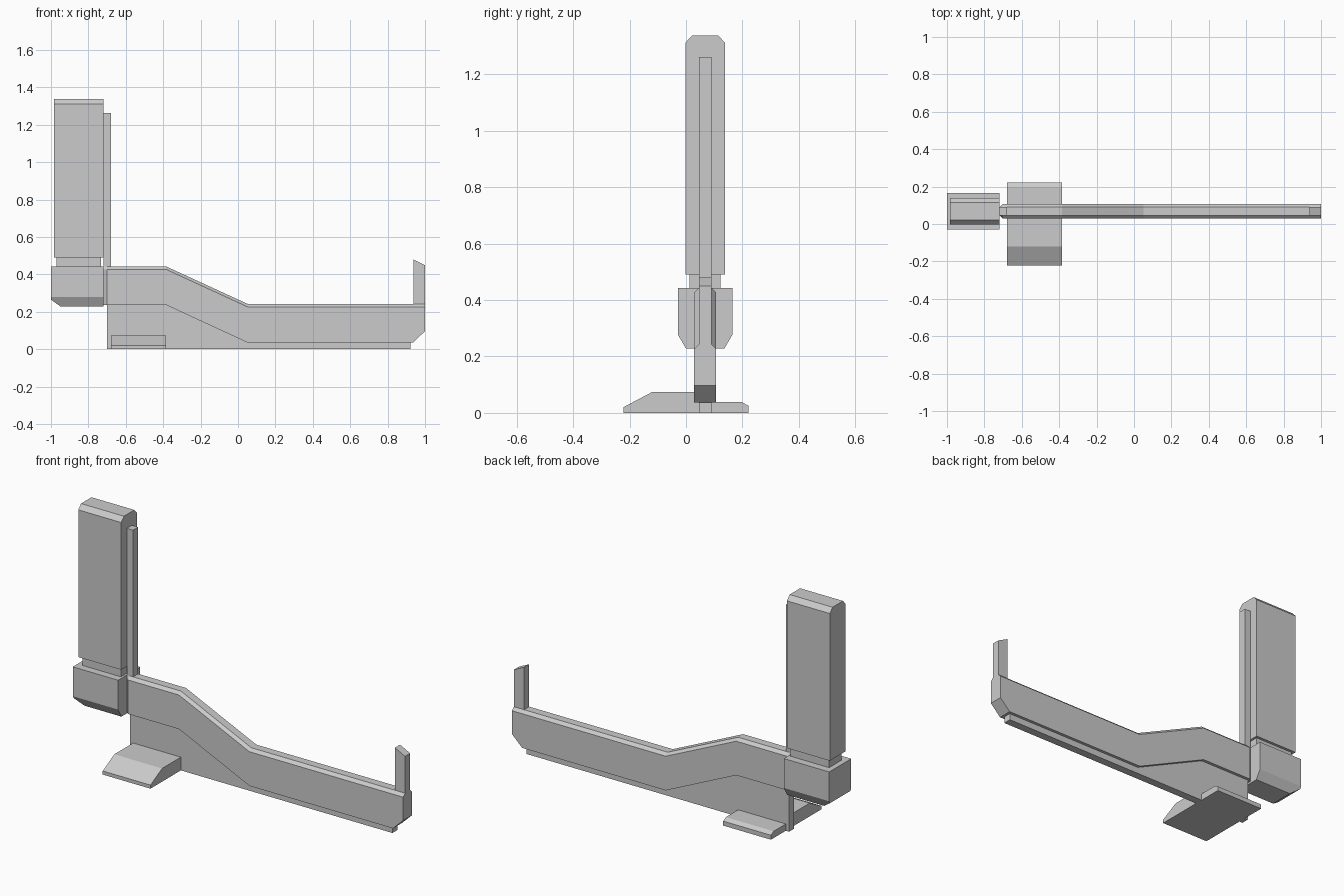
import bpy, bmesh
from mathutils import Vector

if "Cube" in bpy.data.objects:
    bpy.data.objects.remove(bpy.data.objects["Cube"])

YC = 0.068  # centre plane of the rail and blocks


def finish(name, bm):
    bmesh.ops.recalc_face_normals(bm, faces=bm.faces[:])
    me = bpy.data.meshes.new(name)
    bm.to_mesh(me)
    bm.free()
    ob = bpy.data.objects.new(name, me)
    bpy.context.collection.objects.link(ob)
    return ob


def loft(rings):
    """Closed solid through a list of equal-length 3D rings."""
    bm = bmesh.new()
    vs = [[bm.verts.new(p) for p in r] for r in rings]
    n = len(vs[0])
    for a, b in zip(vs, vs[1:]):
        for i in range(n):
            j = (i + 1) % n
            bm.faces.new((a[i], a[j], b[j], b[i]))
    bm.faces.new(vs[0])
    bm.faces.new(vs[-1])
    return bm


def along_x(prof, x0, x1):
    return loft([[(x, y, z) for y, z in prof] for x in (x0, x1)])


def along_y(prof, hw=0.0225):
    return loft([[(x, y, z) for x, z in prof] for y in (YC - hw, YC + hw)])


def mirrored(half):
    """Full yz profile from (half width, z) points on one side."""
    return [(YC + w, z) for w, z in half] + [(YC - w, z) for w, z in reversed(half)]


# Tall upright block with chamfered top, and the narrow neck under it
finish("upright_block", along_x(mirrored([(0.07, 0.49), (0.07, 1.312), (0.046, 1.338)]), -0.985, -0.72))
finish("neck", along_x(mirrored([(0.055, 0.44), (0.055, 0.49)]), -0.97, -0.732))

# Lower block, chamfered below on both sides and at the outer end
bm = along_x(mirrored([(0.068, 0.228), (0.097, 0.278), (0.097, 0.442)]), -1.0, -0.72)
cut = bmesh.ops.bisect_plane(bm, geom=bm.verts[:] + bm.edges[:] + bm.faces[:],
                             plane_co=Vector((-1.0, 0, 0.265)),
                             plane_no=Vector((-0.037, 0, -0.052)), clear_outer=True)
bmesh.ops.holes_fill(bm, edges=[e for e in bm.edges if e.is_boundary])
finish("lower_block", bm)

# Stepped rail: stations of x, bottom, top, half width
stations = [(-0.718, 0.237, 0.443, 0.0225), (-0.70, 0.237, 0.443, 0.039),
            (-0.385, 0.237, 0.443, 0.039), (0.05, 0.036, 0.243, 0.039),
            (0.937, 0.036, 0.243, 0.039), (1.0, 0.097, 0.243, 0.039)]
finish("rail", loft([[(x, y, z) for y, z in mirrored([(w, b), (w, t - 0.016), (0.0225, t)])]
                     for x, b, t, w in stations]))

# Thin web under the rail
finish("web", along_y([(-0.70, 0.0), (0.922, 0.0), (0.922, 0.04), (0.05, 0.04),
                       (-0.385, 0.24), (-0.70, 0.24)]))

# Thin strip beside the upright, and the post at the far end
finish("upright_strip", along_y([(-0.718, 0.43), (-0.68, 0.43), (-0.68, 1.262), (-0.718, 1.262)]))
finish("end_post", along_y([(0.937, 0.23), (1.0, 0.23), (1.0, 0.449), (0.937, 0.48)]))

# Foot: taller sloped half in front, low half behind
finish("foot_front", along_x([(-0.222, 0), (YC, 0), (YC, 0.074), (-0.12, 0.074), (-0.222, 0.02)], -0.68, -0.385))
finish("foot_back", along_x([(YC, 0), (0.222, 0), (0.222, 0.025), (0.198, 0.038), (YC, 0.038)], -0.68, -0.385))
